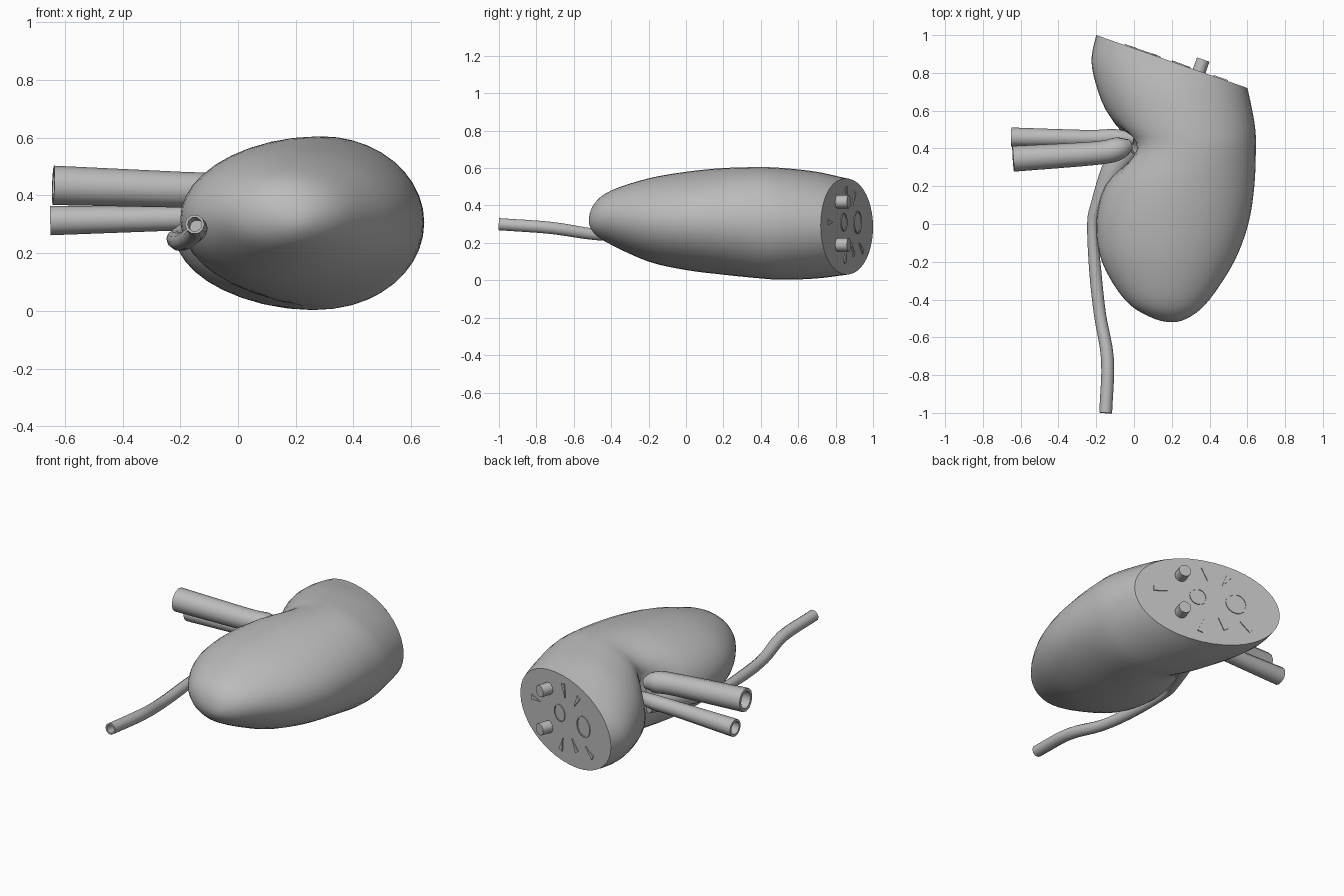
import bpy, bmesh, math
from mathutils import Vector

cube = bpy.data.objects.get("Cube")
if cube:
    bpy.data.objects.remove(cube, do_unlink=True)

GREY = (0.5, 0.5, 0.5, 1)
mat = bpy.data.materials.new("plain grey")
mat.use_nodes = True
mat.diffuse_color = GREY
mat.node_tree.nodes["Principled BSDF"].inputs["Base Color"].default_value = GREY


def finish(name, bm, angle=35):
    """Turn a bmesh into a smooth shaded object with sharp edges kept."""
    bmesh.ops.recalc_face_normals(bm, faces=bm.faces)
    mesh = bpy.data.meshes.new(name)
    bm.to_mesh(mesh)
    bm.free()
    mesh.materials.append(mat)
    obj = bpy.data.objects.new(name, mesh)
    bpy.context.collection.objects.link(obj)
    bpy.ops.object.select_all(action='DESELECT')
    obj.select_set(True)
    bpy.context.view_layer.objects.active = obj
    bpy.ops.object.shade_smooth_by_angle(angle=math.radians(angle))
    return obj


def loft(bm, rings):
    """Skin a list of equal rings of points and cap both ends."""
    loops = [[bm.verts.new(p) for p in ring] for ring in rings]
    n = len(loops[0])
    for a, b in zip(loops, loops[1:]):
        for i in range(n):
            j = (i + 1) % n
            bm.faces.new((a[i], a[j], b[j], b[i]))
    bm.faces.new(loops[0][::-1])
    bm.faces.new(loops[-1])


def spline(rows, steps):
    """Smooth interpolation through rows of numbers."""
    out = []
    for a, b, c, d in zip(rows, rows[1:], rows[2:], rows[3:]):
        for s in range(steps):
            t = s / steps
            out.append([q + 0.5 * t * (r - p + t * (2*p - 5*q + 4*r - s4
                        + t * (3*(q - r) + s4 - p)))
                        for p, q, r, s4 in zip(a, b, c, d)])
    out.append(list(rows[-2]))
    return out


def extended(rows):
    """Add straight continuations at both ends of a path."""
    def ghost(a, b):
        return [2 * p - q for p, q in zip(a, b)]
    return [ghost(rows[0], rows[1])] + rows + [ghost(rows[-1], rows[-2])]


# Bean-shaped body: rows of y, inner x, outer x, bottom z, top z
rows = [
    (-.52, .2, .2, .32, .32),
    (-.49, .08, .3, .25, .41),
    (-.4, -.05, .4, .19, .48),
    (-.2, -.17, .53, .1, .545),
    (0, -.2, .605, .055, .58),
    (.2, -.16, .637, .03, .6),
    (.4, -.07, .645, .01, .605),
    (.52, -.12, .64, .003, .6),
    (.7, -.19, .605, .01, .58),
    (.86, -.225, .56, .03, .545),
    (1.0, -.2, .52, .05, .52),
    (1.1, -.17, .48, .07, .5),
]
y, l, r, b, t = rows[1]
path = spline([(y, r, l, t, b)] + rows + [rows[-1]], 4)
SEG = 40
rings = []
for y, l, r, b, t in path[1:]:
    cx, cz = (l + r) / 2, (b + t) / 2
    ring = []
    for i in range(SEG):
        a = math.tau * i / SEG
        x = cx + (r - l) / 2 * math.cos(a)
        z = cz + (t - b) / 2 * math.sin(a)
        # hollow where the vessels enter
        if math.cos(a) < 0:
            x += .1 * math.exp(-((y - .4) / .12) ** 2 - ((z - .34) / .12) ** 2)
        ring.append((x, y, z))
    rings.append(ring)
bm = bmesh.new()
loft(bm, rings)
# rounded tip
tip = bm.verts.new((.2, -.52, .32))
bm.faces.ensure_lookup_table()
cap = min((f for f in bm.faces if len(f.verts) == SEG),
          key=lambda f: f.calc_center_median().y)
edges = list(cap.edges)
bmesh.ops.delete(bm, geom=[cap], context='FACES_ONLY')
for e in edges:
    bm.faces.new((e.verts[0], e.verts[1], tip))
# slanted flat cut across the back
NORMAL = Vector((.35, 1, 0)).normalized()
ALONG = Vector((1, -.35, 0)).normalized()
ORIGIN = Vector((.2, .86, 0))
cut = bmesh.ops.bisect_plane(bm, geom=bm.verts[:] + bm.edges[:] + bm.faces[:],
                             plane_co=ORIGIN, plane_no=NORMAL, clear_outer=True)
rim = [e for e in cut['geom_cut'] if isinstance(e, bmesh.types.BMEdge)]
bmesh.ops.contextual_create(bm, geom=rim)
finish("body", bm)


def tube(name, points, sides=12, flat=1.0, hole=.72):
    """Tapering tube through x, y, z, radius points with an open far end."""
    pts = spline(extended(points), 4)
    rings = []

    def add(p, d, rad):
        q = d.to_track_quat('Z', 'Y')
        rings.append([p + q @ Vector((rad * math.cos(math.tau * i / sides),
                                      rad * math.sin(math.tau * i / sides), 0))
                      for i in range(sides)])
    for i, p in enumerate(pts):
        before, after = pts[max(i - 1, 0)], pts[min(i + 1, len(pts) - 1)]
        d = (Vector(after[:3]) - Vector(before[:3])).normalized()
        add(Vector(p[:3]), d, p[3])
    end, rad = Vector(pts[-1][:3]), pts[-1][3]
    add(end, d, rad * hole)
    add(end - d * .15, d, rad * hole)
    bm = bmesh.new()
    loft(bm, rings)
    return finish(name, bm, 40)


# Vessels entering the hollow
tube("upper_vessel", [(-.02, .42, .4, .03), (-.08, .4, .415, .06),
                      (-.2, .375, .42, .062), (-.64, .345, .435, .068)])
tube("lower_vessel", [(-.0, .45, .33, .03), (-.1, .46, .325, .042),
                      (-.25, .455, .32, .043), (-.65, .46, .313, .051)])
# Funnel narrowing into the long drain tube
tube("drain_tube", [(-.03, .4, .3, .08), (-.11, .28, .285, .065),
                    (-.19, .1, .26, .04), (-.22, 0, .25, .028),
                    (-.205, -.25, .24, .032), (-.18, -.48, .245, .032),
                    (-.14, -.72, .28, .034), (-.15, -1, .3, .034)], 10)


def on_cut(x, z, out=0.0):
    """Point on the slanted face, pushed outwards by a distance."""
    return ORIGIN + ALONG * ((x - .2) / ALONG.x) + NORMAL * out + Vector((0, 0, z))


def disc(x, z, rad, out, n=16):
    return [on_cut(x, z, out) + ALONG * (rad * math.cos(math.tau * i / n))
            + Vector((0, 0, rad * math.sin(math.tau * i / n))) for i in range(n)]


# Two pegs on the cut face
for name, z in (("upper_peg", .42), ("lower_peg", .19)):
    bm = bmesh.new()
    loft(bm, [disc(.345, z, .035, -.03, 12), disc(.345, z, .035, .065, 12)])
    finish(name, bm)

# Raised rings on the cut face
for name, x, z, rad in (("large_ring", .04, .31, .062), ("small_ring", .25, .31, .05)):
    bm = bmesh.new()
    loft(bm, [disc(x, z, rad, -.01), disc(x, z, rad, .005),
              disc(x, z, rad * .88, .005), disc(x, z, rad * .88, .001)])
    finish(name, bm)

# Thin wedges spreading outwards over the cut face
bm = bmesh.new()
for x, z, deg in ((.12, .4, 120), (.2, .42, 75), (.14, .2, 235),
                  (.22, .17, 285), (.02, .2, 215), (.42, .31, 0)):
    a = math.radians(deg)
    u = ALONG * math.cos(a) + Vector((0, 0, math.sin(a)))
    v = u.cross(NORMAL)
    p = on_cut(x, z)
    loft(bm, [[q + NORMAL * h for q in (p, p + u * .08 + v * .015, p + u * .08 - v * .015)]
              for h in (-.002, .006)])
finish("cut_wedges", bm)
